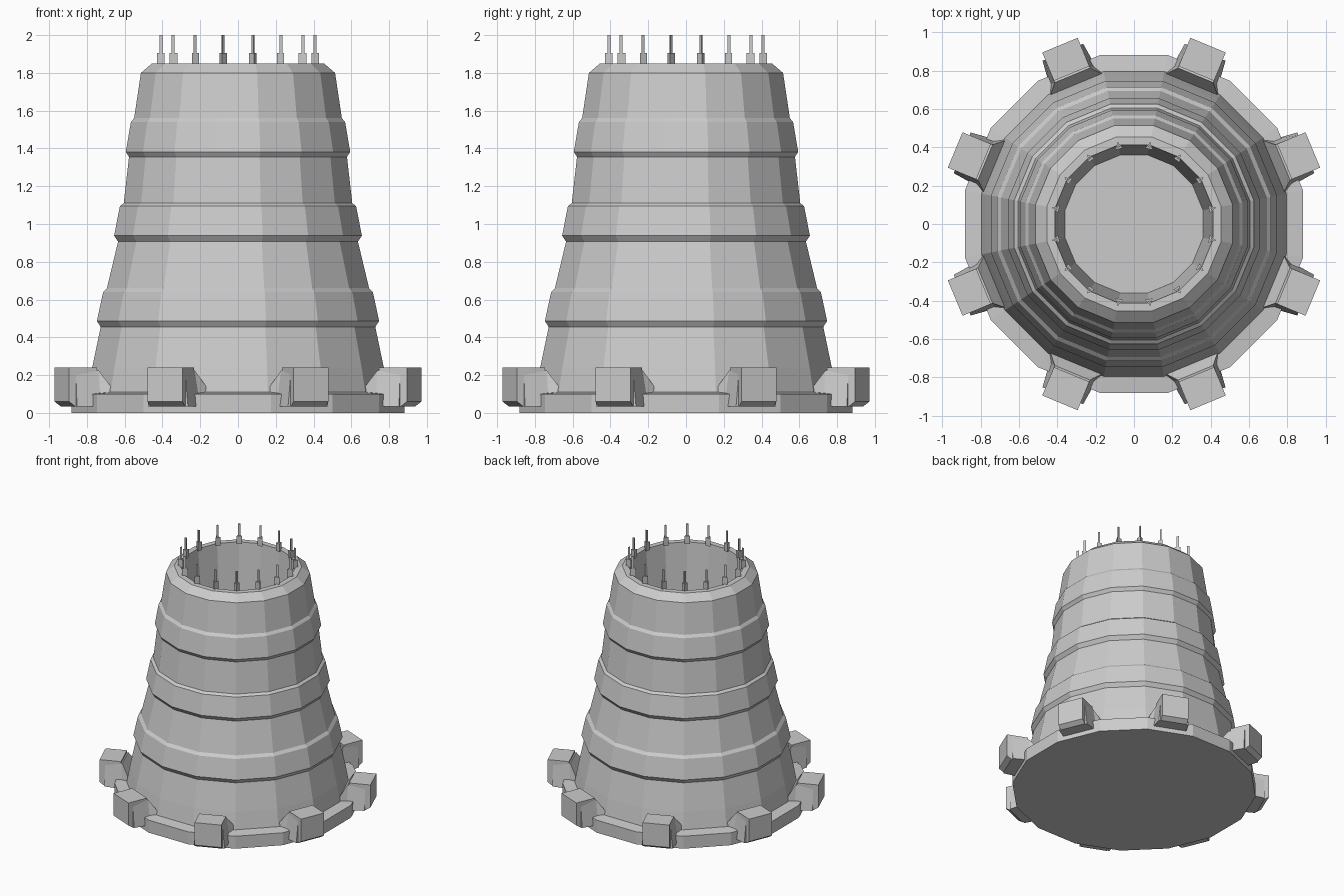
import bpy, bmesh
from math import cos, sin, pi

if "Cube" in bpy.data.objects:
    bpy.data.objects.remove(bpy.data.objects["Cube"])

SIDES = 16
STEP = 2 * pi / SIDES
FLAT = cos(STEP / 2)  # flat-side distance / corner radius


def finish(bm, name):
    bmesh.ops.recalc_face_normals(bm, faces=bm.faces[:])
    mesh = bpy.data.meshes.new(name)
    bm.to_mesh(mesh)
    bm.free()
    obj = bpy.data.objects.new(name, mesh)
    bpy.context.collection.objects.link(obj)
    return obj


def loft(bm, rings):
    """Skin equal-length closed rings of points and cap both ends."""
    rows = [[bm.verts.new(p) for p in ring] for ring in rings]
    n = len(rows[0])
    for a, b in zip(rows, rows[1:]):
        for i in range(n):
            j = (i + 1) % n
            bm.faces.new((a[i], a[j], b[j], b[i]))
    bm.faces.new(rows[0])
    bm.faces.new(rows[-1])


def polar(r, t, z, a):
    """Point at radial r, tangential t, height z around angle a."""
    return (r * cos(a) - t * sin(a), r * sin(a) + t * cos(a), z)


# Tower shell: flange, banded tapering wall, rim, then the well inside
profile = [
    (0.882, 0), (0.882, 0.10), (0.795, 0.11), (0.772, 0.24),
    (0.727, 0.455), (0.747, 0.487), (0.714, 0.64), (0.694, 0.66),
    (0.635, 0.907), (0.656, 0.938), (0.625, 1.095), (0.605, 1.11),
    (0.577, 1.355), (0.594, 1.382), (0.567, 1.54), (0.55, 1.56),
    (0.514, 1.80), (0.455, 1.85), (0.412, 1.85), (0.36, 1.25),
]
bm = bmesh.new()
loft(bm, [[polar(r / FLAT, 0, z, (i + 0.5) * STEP) for i in range(SIDES)]
          for r, z in profile])
finish(bm, "tower_body")

# Clamps around the flange: raised block with a skirt flaring to the wall
for k in range(8):
    a = pi / 8 + k * pi / 4
    bm = bmesh.new()
    # block: radius, half width, bottom, top
    loft(bm, [[polar(r, -w, lo, a), polar(r, w, lo, a),
               polar(r, w, hi, a), polar(r, -w, hi, a)]
              for r, w, lo, hi in [(0.85, 0.10, 0.035, 0.24),
                                   (0.975, 0.10, 0.035, 0.24),
                                   (1.01, 0.10, 0.06, 0.24)]])
    # skirt: radius, half widths at bottom and top, bottom, top
    loft(bm, [[polar(r, -w, lo, a), polar(r, w, lo, a),
               polar(r, v, hi, a), polar(r, -v, hi, a)]
              for r, w, v, lo, hi in [(0.77, 0.17, 0.16, 0.035, 0.11),
                                      (0.84, 0.13, 0.10, 0.035, 0.225),
                                      (0.97, 0.115, 0.10, 0.035, 0.20)]])
    finish(bm, f"flange_clamp_{k + 1}")

# Rim pins: wedge foot with a thin upright
for k in range(SIDES):
    a = (k + 0.5) * STEP
    bm = bmesh.new()
    for s, lo, hi in [(0.022, 1.84, 1.905), (0.009, 1.89, 2.0)]:
        loft(bm, [[polar(0.415 + s, 0, z, a), polar(0.415 - s * 0.7, s * 0.9, z, a),
                   polar(0.415 - s * 0.7, -s * 0.9, z, a)] for z in (lo, hi)])
    finish(bm, f"rim_pin_{k + 1}")
